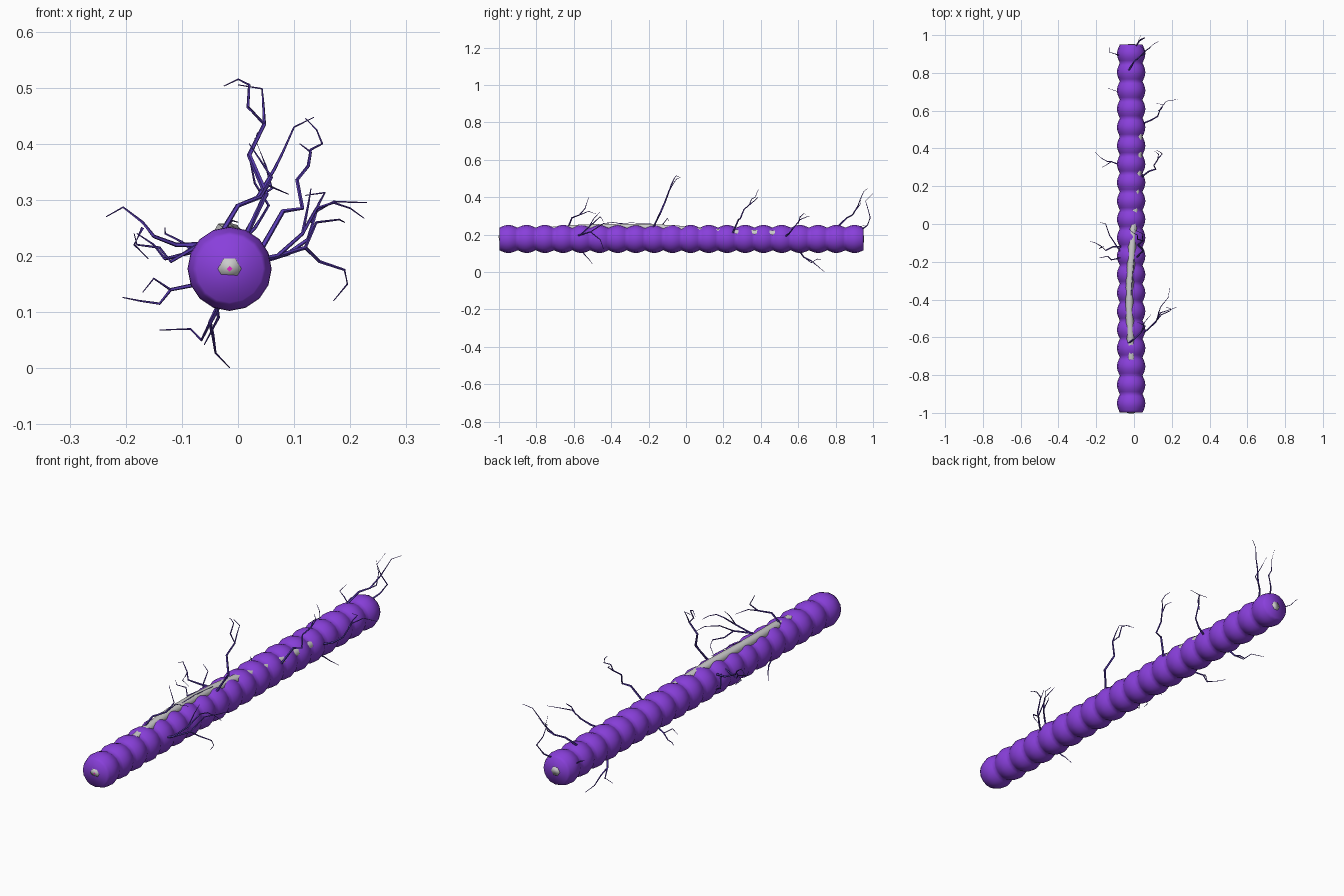
import bpy, bmesh, math
from mathutils import Vector

CX, CZ = -0.015, 0.177          # axis of the beaded body


def material(name, rgb):
    m = bpy.data.materials.new(name)
    m.diffuse_color = (*rgb, 1)
    return m


purple = material("purple", (0.25, 0.05, 0.71))
indigo = material("indigo", (0.10, 0.045, 0.45))
magenta = material("magenta", (0.8, 0.02, 0.6))


def tube(name, rings, sides, mat=None, smooth=True):
    """Capped tube through (centre, radius) rings, oriented along the path."""
    bm = bmesh.new()
    loops = []
    for i, (p, r) in enumerate(rings):
        a, b = rings[max(i - 1, 0)][0], rings[min(i + 1, len(rings) - 1)][0]
        d = (b - a).normalized()
        ref = Vector((0, 0, 1)) if abs(d.z) < 0.9 else Vector((0, 1, 0))
        u = d.cross(ref).normalized()
        v = u.cross(d)
        loops.append([bm.verts.new(p + r * (math.cos(t) * u + math.sin(t) * v))
                      for t in (2 * math.pi * k / sides for k in range(sides))])
    for l0, l1 in zip(loops, loops[1:]):
        for k in range(sides):
            n = (k + 1) % sides
            bm.faces.new((l0[k], l0[n], l1[n], l1[k]))
    bm.faces.new(loops[0])
    bm.faces.new(loops[-1])
    bmesh.ops.recalc_face_normals(bm, faces=bm.faces)
    me = bpy.data.meshes.new(name)
    bm.to_mesh(me)
    bm.free()
    for f in me.polygons:
        f.use_smooth = smooth
    if mat:
        me.materials.append(mat)
    ob = bpy.data.objects.new(name, me)
    bpy.context.collection.objects.link(ob)
    return ob


# Beaded body: twenty bulges along y
BEADS, STEPS, Y0, Y1 = 20, 8, -0.998, 0.95
rings = []
for i in range(BEADS * STEPS + 1):
    y = Y0 + (Y1 - Y0) * i / (BEADS * STEPS)
    r = 0.060 + 0.015 * abs(math.sin(math.pi * i / STEPS))
    rings.append((Vector((CX, y, CZ)), r))
tube("beaded_body", rings, 16, purple)

# Grey core wandering inside the body and surfacing along the top
core = [(-0.015, -1.0, 0.177), (-0.013, -0.85, 0.205), (-0.015, -0.7, 0.226),
        (-0.018, -0.6, 0.234), (-0.025, -0.45, 0.239), (-0.022, -0.3, 0.240),
        (-0.012, -0.15, 0.237), (-0.005, -0.03, 0.229), (0.005, 0.1, 0.215),
        (0.02, 0.28, 0.208), (0.024, 0.46, 0.205), (0.012, 0.6, 0.195),
        (-0.01, 0.8, 0.18), (-0.015, 0.952, 0.177)]
tube("inner_core", [(Vector(p), 0.021) for p in core], 6)

# Small magenta pip on the front end
tube("front_pip", [(Vector((CX, -1.0, CZ)), 0.005), (Vector((CX, -0.99, CZ)), 0.005)],
     4, magenta, False).location.y = -0.001


def tendril(name, pts, r0=0.005, r1=0.0009):
    n = len(pts) - 1
    tube(name, [(Vector(p), r0 + (r1 - r0) * i / n) for i, p in enumerate(pts)],
         5, indigo, False)


# Tall tendril over the middle, with side twig
tendril("tall_tendril", [(0.01, -0.18, 0.23), (0.05, -0.14, 0.31), (0.02, -0.11, 0.38),
                         (0.047, -0.09, 0.435), (0.018, -0.08, 0.465), (0.02, -0.06, 0.505),
                         (0, -0.05, 0.515), (-0.025, -0.03, 0.503)], 0.006)
tendril("tall_twig", [(0.047, -0.09, 0.435), (0.045, -0.07, 0.47), (0.043, -0.05, 0.498),
                      (0, -0.03, 0.505)], 0.003)
tendril("low_top_fibre", [(-0.02, -0.45, 0.25), (-0.01, -0.3, 0.263),
                          (0.0, -0.18, 0.26)], 0.002)

# Right-hand tendrils further back
tendril("right_mid_tendril", [(0.04, 0.25, 0.21), (0.08, 0.28, 0.28), (0.115, 0.29, 0.285),
                              (0.105, 0.31, 0.335), (0.125, 0.34, 0.36), (0.13, 0.35, 0.39),
                              (0.15, 0.37, 0.40), (0.14, 0.38, 0.425), (0.12, 0.39, 0.445)])
tendril("right_mid_twig", [(0.125, 0.34, 0.36), (0.13, 0.37, 0.385), (0.11, 0.385, 0.40)], 0.003)
tendril("right_rear_tendril", [(0.04, 0.53, 0.19), (0.09, 0.55, 0.205), (0.125, 0.57, 0.23),
                               (0.14, 0.61, 0.28), (0.17, 0.65, 0.297), (0.23, 0.66, 0.295)])
tendril("right_rear_twig", [(0.13, 0.6, 0.26), (0.145, 0.61, 0.295), (0.155, 0.63, 0.313),
                            (0.12, 0.64, 0.308)], 0.003)

# Rear-end tendrils
tendril("rear_tendril", [(-0.03, 0.81, 0.24), (0.0, 0.86, 0.29), (0.035, 0.89, 0.305),
                         (0.065, 0.92, 0.355), (0.08, 0.93, 0.385), (0.1, 0.95, 0.43),
                         (0.135, 0.97, 0.447)])
tendril("rear_twig", [(0.035, 0.89, 0.305), (0.06, 0.9, 0.32), (0.05, 0.93, 0.36),
                      (0.03, 0.94, 0.41)], 0.003)
tendril("rear_end_tendril", [(0.0, 0.93, 0.22), (0.03, 0.97, 0.25), (0.055, 0.985, 0.29),
                             (0.03, 0.975, 0.33), (0.02, 0.96, 0.38), (0.035, 1.0, 0.42)], 0.004)
tendril("rear_left_tendril", [(-0.07, 0.89, 0.2), (-0.1, 0.9, 0.225), (-0.13, 0.91, 0.24),
                              (-0.13, 0.96, 0.25)], 0.003)

# Left-hand tendrils
tendril("left_mid_tendril", [(-0.07, 0.31, 0.15), (-0.12, 0.33, 0.14), (-0.14, 0.33, 0.115),
                             (-0.175, 0.35, 0.12), (-0.205, 0.38, 0.126)], 0.004)
tendril("left_mid_twig", [(-0.12, 0.33, 0.14), (-0.15, 0.31, 0.16), (-0.17, 0.3, 0.135)], 0.0025)
tendril("left_front_tendril", [(-0.07, -0.12, 0.22), (-0.11, -0.12, 0.22), (-0.15, -0.14, 0.235),
                               (-0.17, -0.12, 0.26), (-0.205, -0.1, 0.287),
                               (-0.235, -0.09, 0.27)])
tendril("left_front_branch", [(-0.07, -0.18, 0.22), (-0.12, -0.19, 0.19), (-0.14, -0.17, 0.215),
                              (-0.18, -0.18, 0.22), (-0.185, -0.18, 0.24)], 0.004)
tendril("left_front_twig", [(-0.07, -0.15, 0.21), (-0.13, -0.06, 0.195), (-0.15, 0.0, 0.22),
                            (-0.18, 0.01, 0.24)], 0.004)
tendril("left_hook_twig", [(-0.17, -0.12, 0.25), (-0.185, -0.13, 0.22), (-0.16, -0.12, 0.195)], 0.003)

# Right-hand front cluster
tendril("right_front_tendril", [(0.02, -0.6, 0.19), (0.07, -0.56, 0.2), (0.12, -0.51, 0.215),
                                (0.145, -0.48, 0.19), (0.19, -0.46, 0.175),
                                (0.195, -0.45, 0.15), (0.17, -0.44, 0.12)])
tendril("right_front_branch", [(0.07, -0.56, 0.2), (0.115, -0.52, 0.24), (0.14, -0.47, 0.285),
                               (0.17, -0.46, 0.295), (0.2, -0.45, 0.285),
                               (0.225, -0.44, 0.267)], 0.004)
tendril("right_front_twig", [(0.12, -0.51, 0.215), (0.14, -0.44, 0.26), (0.18, -0.39, 0.265),
                             (0.19, -0.34, 0.26)], 0.003)
tendril("right_upper_twig", [(0.115, -0.52, 0.24), (0.125, -0.49, 0.29), (0.13, -0.46, 0.32)], 0.003)
tendril("front_top_tendril", [(-0.03, -0.63, 0.24), (0.0, -0.61, 0.29), (0.04, -0.57, 0.305),
                              (0.06, -0.54, 0.34), (0.04, -0.53, 0.37), (0.02, -0.52, 0.4)])
tendril("front_top_twig", [(0.04, -0.57, 0.305), (0.055, -0.52, 0.325), (0.09, -0.48, 0.31)], 0.003)

# Downward tendrils
tendril("lower_tendril", [(-0.03, 0.6, 0.12), (-0.05, 0.63, 0.08), (-0.045, 0.67, 0.06),
                          (-0.04, 0.71, 0.027), (-0.015, 0.74, 0.001)], 0.005)
tendril("lower_branch", [(-0.05, 0.63, 0.08), (-0.065, 0.67, 0.05), (-0.085, 0.7, 0.07),
                         (-0.14, 0.72, 0.068)], 0.003)
tendril("lower_front_tendril", [(-0.04, -0.56, 0.12), (-0.035, -0.54, 0.09),
                                (-0.045, -0.52, 0.07), (-0.06, -0.5, 0.042)], 0.004)
